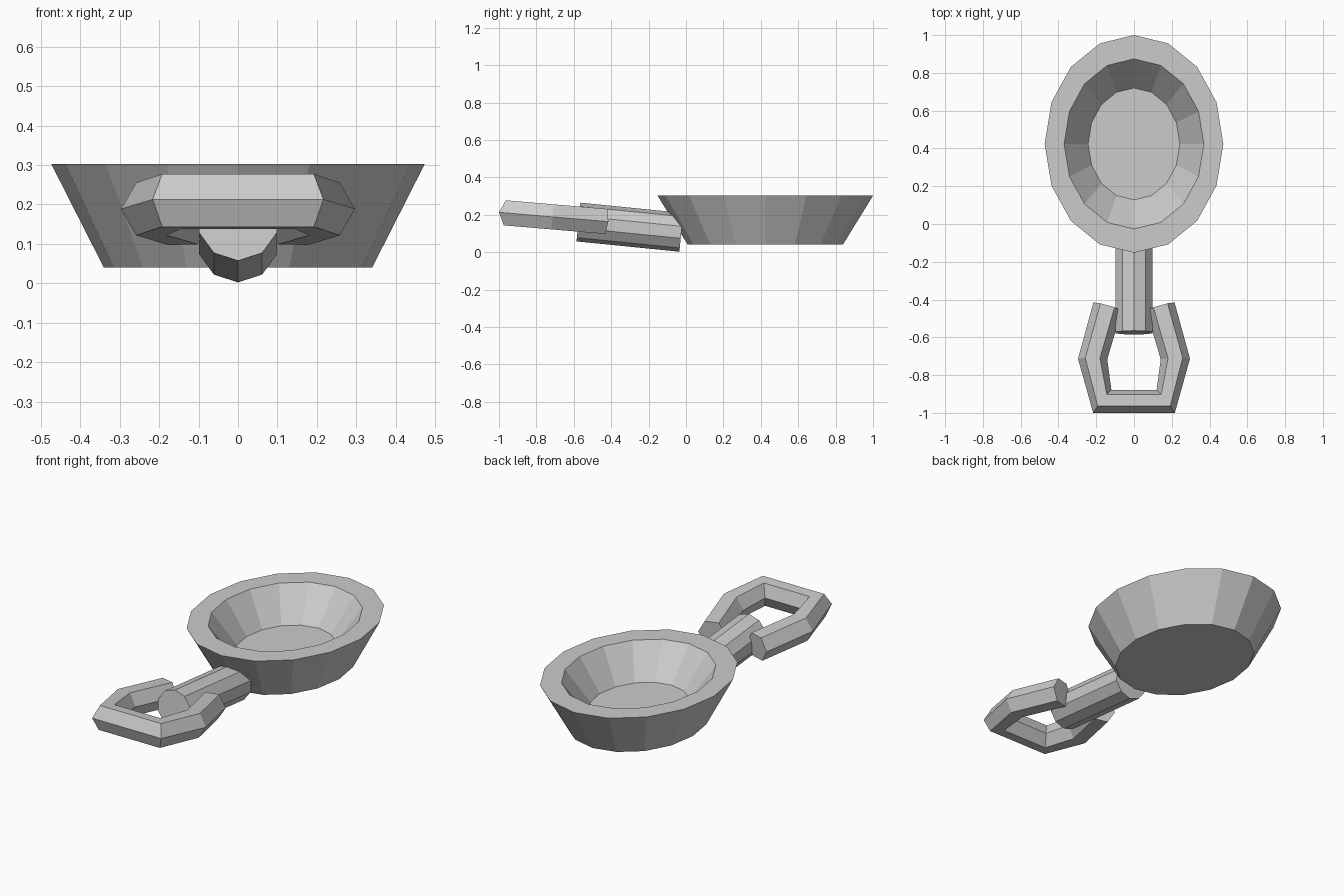
import bpy, bmesh
from math import sin, cos, pi
from mathutils import Vector

if "Cube" in bpy.data.objects:
    bpy.data.objects.remove(bpy.data.objects["Cube"])


def loft(name, rings):
    """Skin a list of equal-sized rings and cap both ends."""
    bm = bmesh.new()
    loops = [[bm.verts.new(p) for p in ring] for ring in rings]
    n = len(loops[0])
    for a, b in zip(loops, loops[1:]):
        for i in range(n):
            j = (i + 1) % n
            bm.faces.new((a[i], a[j], b[j], b[i]))
    bm.faces.new(loops[0])
    bm.faces.new(loops[-1])
    bmesh.ops.recalc_face_normals(bm, faces=bm.faces)
    mesh = bpy.data.meshes.new(name)
    bm.to_mesh(mesh)
    bm.free()
    obj = bpy.data.objects.new(name, mesh)
    bpy.context.collection.objects.link(obj)
    return obj


def ring(center, u, v, ru, rv, sides, start=0.0):
    """Ellipse of points around center, spanned by axes u and v."""
    angles = [start + 2 * pi * i / sides for i in range(sides)]
    return [center + u * ru * cos(a) + v * rv * sin(a) for a in angles]


def sweep(name, points, up, radius, sides, start=0.0):
    """Tube of constant section along a path, sections at the corner bisectors."""
    pts = [Vector(p) for p in points]
    rings = []
    for i, p in enumerate(pts):
        t = Vector()
        if i > 0:
            t += (p - pts[i - 1]).normalized()
        if i < len(pts) - 1:
            t += (pts[i + 1] - p).normalized()
        side = t.normalized().cross(up).normalized()
        rings.append(ring(p, side, up, radius, radius, sides, start))
    return loft(name, rings)


X, Y = Vector((1, 0, 0)), Vector((0, 1, 0))

# Oval bowl: outer base, outer rim, inner rim, inner floor
bowl_profile = [(0.34, 0.415, 0.04), (0.473, 0.576, 0.302),
                (0.37, 0.45, 0.302), (0.243, 0.296, 0.125)]
loft("bowl", [ring(Vector((0, 0.424, z)), X, Y, rx, ry, 16)
              for rx, ry, z in bowl_profile])

# Ten-sided handle stem, tilted slightly upward to the front
sweep("handle_stem", [(0, -0.025, 0.106), (0, -0.575, 0.161)],
      Vector((0, 0.1, 1)).normalized(), 0.104, 10, pi / 2)

# Open six-sided handle loop gripping the stem
slope = 0.085
half = [(0.14, -0.436), (0.219, -0.715), (0.168, -0.939)]
outline = [(-x, y) for x, y in half] + half[::-1]
sweep("handle_loop", [(x, y, 0.165 - slope * (y + 0.436)) for x, y in outline],
      Vector((0, slope, 1)).normalized(), 0.0775, 6)
